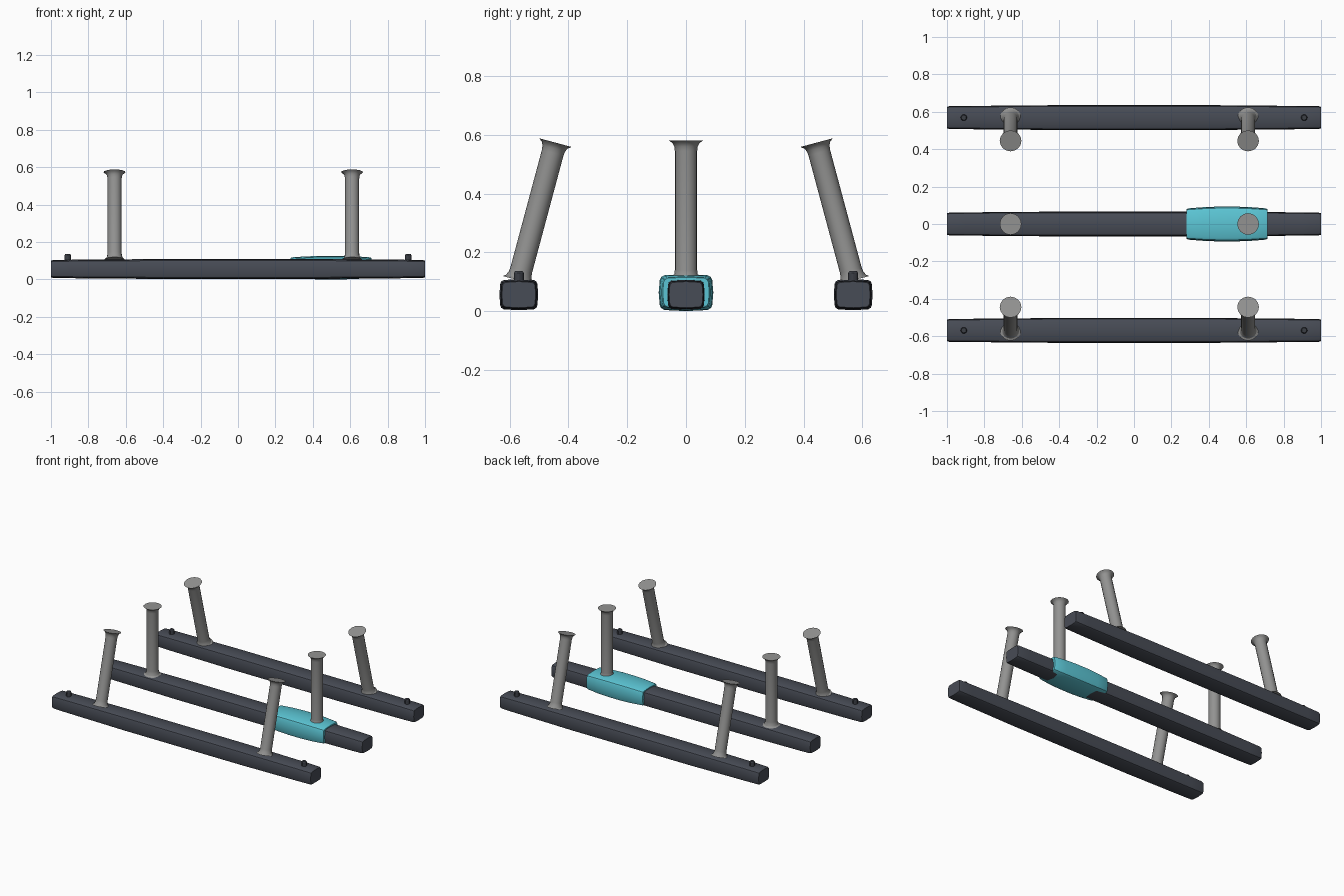
import bpy, bmesh, math
from mathutils import Matrix, Vector

if "Cube" in bpy.data.objects:
    bpy.data.objects.remove(bpy.data.objects["Cube"])


def material(name, rgb):
    m = bpy.data.materials.new(name)
    m.diffuse_color = (*rgb, 1)
    m.use_nodes = True
    m.node_tree.nodes["Principled BSDF"].inputs["Base Color"].default_value = m.diffuse_color
    return m


DARK = material("charcoal", (0.064, 0.072, 0.092))
PIN = material("dark_charcoal", (0.045, 0.05, 0.062))
GREY = material("warm_grey", (0.29, 0.29, 0.285))
CYAN = material("cyan", (0.105, 0.56, 0.66))


def loft(name, rings, mat, matrix=Matrix(), angle=30):
    """Skin a list of closed rings and cap both ends."""
    bm = bmesh.new()
    loops = [[bm.verts.new(matrix @ Vector(p)) for p in r] for r in rings]
    n = len(loops[0])
    for a, b in zip(loops, loops[1:]):
        for i in range(n):
            j = (i + 1) % n
            bm.faces.new((a[i], a[j], b[j], b[i]))
    bm.faces.new(loops[0][::-1])
    bm.faces.new(loops[-1])
    bmesh.ops.recalc_face_normals(bm, faces=bm.faces)
    me = bpy.data.meshes.new(name)
    bm.to_mesh(me)
    bm.free()
    me.materials.append(mat)
    ob = bpy.data.objects.new(name, me)
    bpy.context.collection.objects.link(ob)
    bpy.ops.object.select_all(action='DESELECT')
    ob.select_set(True)
    bpy.context.view_layer.objects.active = ob
    bpy.ops.object.shade_smooth_by_angle(angle=math.radians(angle))
    return ob


# Soft box section: quarter outline mirrored to all four corners
QUARTER = [(1.0, 0.0), (0.96, 0.68), (0.91, 0.84), (0.78, 0.94), (0.0, 1.0)]
SECTION = []
for quad in range(4):
    sy = 1 if quad in (0, 3) else -1
    sz = 1 if quad < 2 else -1
    pts = QUARTER if quad % 2 == 0 else QUARTER[::-1]
    SECTION += [(sy * y, sz * z) for y, z in pts[:-1]]


def bar(name, x0, y0, z0, hy, hz, stations, mat):
    rings = [[(x0 + x, y0 + y * hy * sy, z0 + z * hz * sz) for y, z in SECTION]
             for x, sy, sz in stations]
    return loft(name, rings, mat)


def mirrored(half):
    return [(-x, a, b) for x, a, b in half] + [(x, a, b) for x, a, b in half[::-1]]


def lathe(name, profile, sides, mat, matrix):
    rings = [[(r * math.cos(2 * math.pi * i / sides), r * math.sin(2 * math.pi * i / sides), z)
              for i in range(sides)] for r, z in profile]
    return loft(name, rings, mat, matrix)


RAIL_Y = 0.569
rail_stations = mirrored([(1.0, 0.87, 0.84), (0.988, 0.92, 0.90), (0.9, 0.94, 0.93),
                          (0.45, 1.0, 1.0)])
LEG_PROFILE = [(0.056, 0.0), (0.046, 0.007), (0.040, 0.02), (0.038, 0.035),
               (0.038, 0.44), (0.040, 0.455), (0.046, 0.467), (0.058, 0.475)]
PIN_PROFILE = [(0.017, -0.02), (0.017, 0.025), (0.013, 0.031)]

for label, side in (("front", -1), ("middle", 0), ("back", 1)):
    # Long rail
    bar(label + "_rail", 0, side * RAIL_Y, 0.056, 0.066, 0.053, rail_stations, DARK)
    # Posts, leaning inwards on the outer rails
    tilt = math.radians(15) * side
    length = 0.485 / 0.475 if side else 1.0
    for end, x in (("left", -0.66), ("right", 0.61)):
        mat = (Matrix.Translation((x, side * 0.570, 0.105))
               @ Matrix.Rotation(tilt, 4, 'X') @ Matrix.Diagonal((1, 1, length, 1)))
        lathe(f"{label}_{end}_post", LEG_PROFILE, 16, GREY, mat)
    # Small pegs near the rail ends
    if side:
        for end, x in (("left", -0.91), ("right", 0.91)):
            lathe(f"{label}_{end}_peg", PIN_PROFILE, 12, PIN,
                  Matrix.Translation((x, side * RAIL_Y, 0.105)))

# Sleeve around the middle rail
bar("sleeve", 0.4975, 0, 0.063, 0.093, 0.063,
    mirrored([(0.217, 0.85, 0.83), (0.208, 0.90, 0.88), (0.13, 0.965, 0.96),
              (0.05, 1.0, 1.0)]), CYAN)
